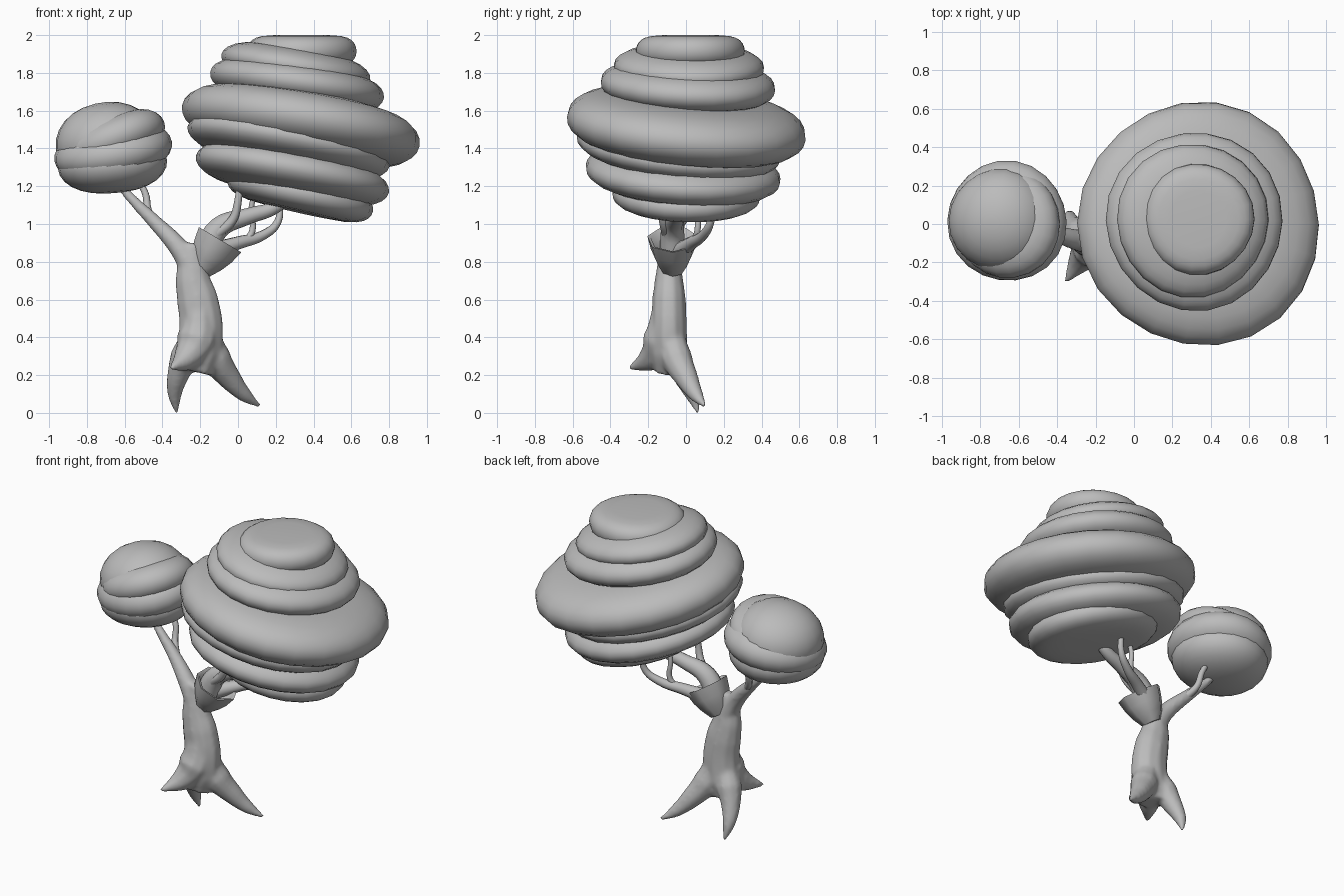
import bpy, bmesh, math
from mathutils import Vector

cube = bpy.data.objects.get("Cube")
if cube:
    bpy.data.objects.remove(cube, do_unlink=True)

grey = bpy.data.materials.new("plain grey")
grey.use_nodes = True
grey.diffuse_color = (0.5, 0.5, 0.5, 1)
grey.node_tree.nodes["Principled BSDF"].inputs["Base Color"].default_value = (0.5, 0.5, 0.5, 1)


def finish(obj, angle):
    """Give the part its material and smooth shading."""
    obj.data.materials.append(grey)
    bpy.ops.object.select_all(action='DESELECT')
    obj.select_set(True)
    bpy.context.view_layer.objects.active = obj
    if obj.type == 'CURVE':
        bpy.ops.object.convert(target='MESH')
    bpy.ops.object.shade_smooth_by_angle(angle=math.radians(angle))


def lathe(name, profile, centre, normal, sides=22, wobble=0.0, angle=50):
    """Spin a radius/height profile round a tilted axis."""
    bm = bmesh.new()
    rings = []
    for r, h in profile:
        ring = []
        for i in range(sides):
            a = math.tau * i / sides
            s = r * (1 + wobble * math.sin(3 * a + 7 * centre[2]))
            ring.append(bm.verts.new((s * math.cos(a), s * math.sin(a), h)))
        rings.append(ring)
    for low, high in zip(rings, rings[1:]):
        for i in range(sides):
            j = (i + 1) % sides
            bm.faces.new((low[i], low[j], high[j], high[i]))
    bm.faces.new(rings[0][::-1])
    bm.faces.new(rings[-1])
    mesh = bpy.data.meshes.new(name)
    bm.to_mesh(mesh)
    bm.free()
    obj = bpy.data.objects.new(name, mesh)
    bpy.context.collection.objects.link(obj)
    obj.location = centre
    obj.rotation_mode = 'QUATERNION'
    obj.rotation_quaternion = Vector((0, 0, 1)).rotation_difference(Vector(normal))
    finish(obj, angle)


def roll(name, x, y, z, radius, half, slope_x=0.0, slope_y=0.0, power=0.45, wobble=0.012):
    """A puffy leaf disc leaning along the given slopes."""
    profile = []
    for k in range(13):
        t = math.radians(-84 + 14 * k)
        profile.append((radius * math.cos(t) ** power, half * math.sin(t)))
    lathe(name, profile, (x, y, z), (-slope_x, -slope_y, 1), wobble=wobble)


def limb(name, points, squash=1.0):
    """A tapered smooth tube through (x, y, z, radius) points."""
    curve = bpy.data.curves.new(name, 'CURVE')
    curve.dimensions = '3D'
    curve.bevel_depth = 1
    curve.bevel_resolution = 3
    curve.resolution_u = 5
    curve.use_fill_caps = True
    spline = curve.splines.new('BEZIER')
    spline.bezier_points.add(len(points) - 1)
    for p, (x, y, z, r) in zip(spline.bezier_points, points):
        p.co = (x, y / squash, z)
        p.radius = r
        p.handle_left_type = p.handle_right_type = 'AUTO'
    obj = bpy.data.objects.new(name, curve)
    bpy.context.collection.objects.link(obj)
    obj.scale.y = squash
    finish(obj, 60)
    return bpy.context.view_layer.objects.active


# Large canopy
roll("canopy_cap", 0.335, 0.025, 1.915, 0.29, 0.085, power=0.3)
roll("canopy_upper_roll", 0.305, 0.02, 1.83, 0.4, 0.105, -0.17, -0.02, 0.6)
roll("canopy_shoulder_roll", 0.315, 0.015, 1.735, 0.465, 0.105, -0.15, -0.05, 0.4)
roll("canopy_wide_roll", 0.34, 0.0, 1.52, 0.638, 0.155, -0.17, -0.1, 0.4)
roll("canopy_middle_roll", 0.27, -0.045, 1.41, 0.545, 0.11, -0.2, -0.12)
roll("canopy_lower_roll", 0.285, -0.02, 1.265, 0.52, 0.115, -0.19, -0.08)
roll("canopy_bottom_roll", 0.325, 0.0, 1.155, 0.395, 0.09, -0.23, -0.03, 0.35)

# Small canopy
roll("small_canopy_dome", -0.695, 0.02, 1.435, 0.27, 0.21, 0.15, 0.0, 0.95)
roll("small_canopy_upper_roll", -0.655, 0.0, 1.44, 0.285, 0.12, 0.4, -0.1, 0.6)
roll("small_canopy_wide_roll", -0.66, 0.015, 1.385, 0.315, 0.13, 0.17, 0.1, 0.6)
roll("small_canopy_base", -0.665, 0.01, 1.315, 0.29, 0.152, 0.08, 0.0, 0.85)

# Trunk, with the roots and right branch blended into it
trunk = limb("trunk", [(-0.235, -0.09, 0.22, 0.1), (-0.21, -0.09, 0.32, 0.125), (-0.195, -0.09, 0.45, 0.12),
                       (-0.215, -0.09, 0.6, 0.113), (-0.24, -0.09, 0.71, 0.095),
                       (-0.24, -0.09, 0.9, 0.05)], 0.8)
roots = [
    limb("left_root", [(-0.17, -0.08, 0.42, 0.07), (-0.12, -0.05, 0.29, 0.085), (-0.05, 0.0, 0.19, 0.065),
                       (0.03, 0.05, 0.1, 0.042), (0.115, 0.1, 0.035, 0.012)]),
    limb("back_root", [(-0.23, -0.08, 0.42, 0.06), (-0.28, -0.05, 0.3, 0.08), (-0.32, -0.01, 0.19, 0.058),
                       (-0.335, 0.03, 0.1, 0.04), (-0.325, 0.065, 0.0, 0.012)]),
    limb("front_root", [(-0.2, -0.1, 0.55, 0.08), (-0.22, -0.125, 0.38, 0.11),
                        (-0.27, -0.18, 0.295, 0.075), (-0.355, -0.3, 0.235, 0.012)]),
    limb("right_branch", [(-0.23, -0.09, 0.74, 0.07), (-0.31, -0.08, 0.87, 0.055),
                          (-0.44, -0.04, 1.01, 0.04), (-0.55, -0.02, 1.12, 0.029), (-0.65, 0.0, 1.23, 0.02)])]
bpy.ops.object.select_all(action='DESELECT')
for part in roots + [trunk]:
    part.select_set(True)
bpy.context.view_layer.objects.active = trunk
bpy.ops.object.join()
bpy.ops.object.transform_apply(location=False, rotation=False, scale=True)
remesh = trunk.modifiers.new("blend", 'REMESH')
remesh.mode = 'VOXEL'
remesh.voxel_size = 0.011
remesh.use_smooth_shade = True
soften = trunk.modifiers.new("soften", 'SMOOTH')
soften.factor = 0.5
soften.iterations = 12

# Twig on the right branch
limb("right_twig", [(-0.42, -0.04, 0.99, 0.025), (-0.475, 0.02, 1.07, 0.02),
                    (-0.49, 0.05, 1.16, 0.018), (-0.54, 0.06, 1.25, 0.014)])

# Broken collar on the left with branches growing out of it
lathe("branch_collar", [(0.06, -0.02), (0.095, 0.04), (0.12, 0.1), (0.138, 0.175), (0.12, 0.17), (0.075, 0.06)],
      (-0.19, -0.07, 0.77), (0.5, 0.0, 0.84), 7, angle=60)
limb("main_branch", [(-0.18, -0.07, 0.84, 0.07), (-0.1, -0.07, 0.98, 0.06),
                     (0.05, -0.05, 1.04, 0.045), (0.2, -0.03, 1.09, 0.035), (0.28, -0.02, 1.16, 0.025)])
limb("low_branch", [(-0.15, -0.04, 0.85, 0.05), (0.0, 0.03, 0.9, 0.035),
                    (0.13, 0.09, 0.94, 0.026), (0.21, 0.13, 1.01, 0.02), (0.22, 0.15, 1.14, 0.014)])
limb("front_twig", [(-0.11, -0.1, 0.95, 0.03), (-0.03, -0.12, 1.02, 0.024),
                    (0.0, -0.13, 1.12, 0.02), (0.01, -0.12, 1.26, 0.014)])
limb("back_twig", [(0.03, 0.04, 0.9, 0.02), (0.075, 0.06, 0.96, 0.017),
                   (0.07, 0.06, 1.08, 0.015), (0.1, 0.05, 1.2, 0.012)])
